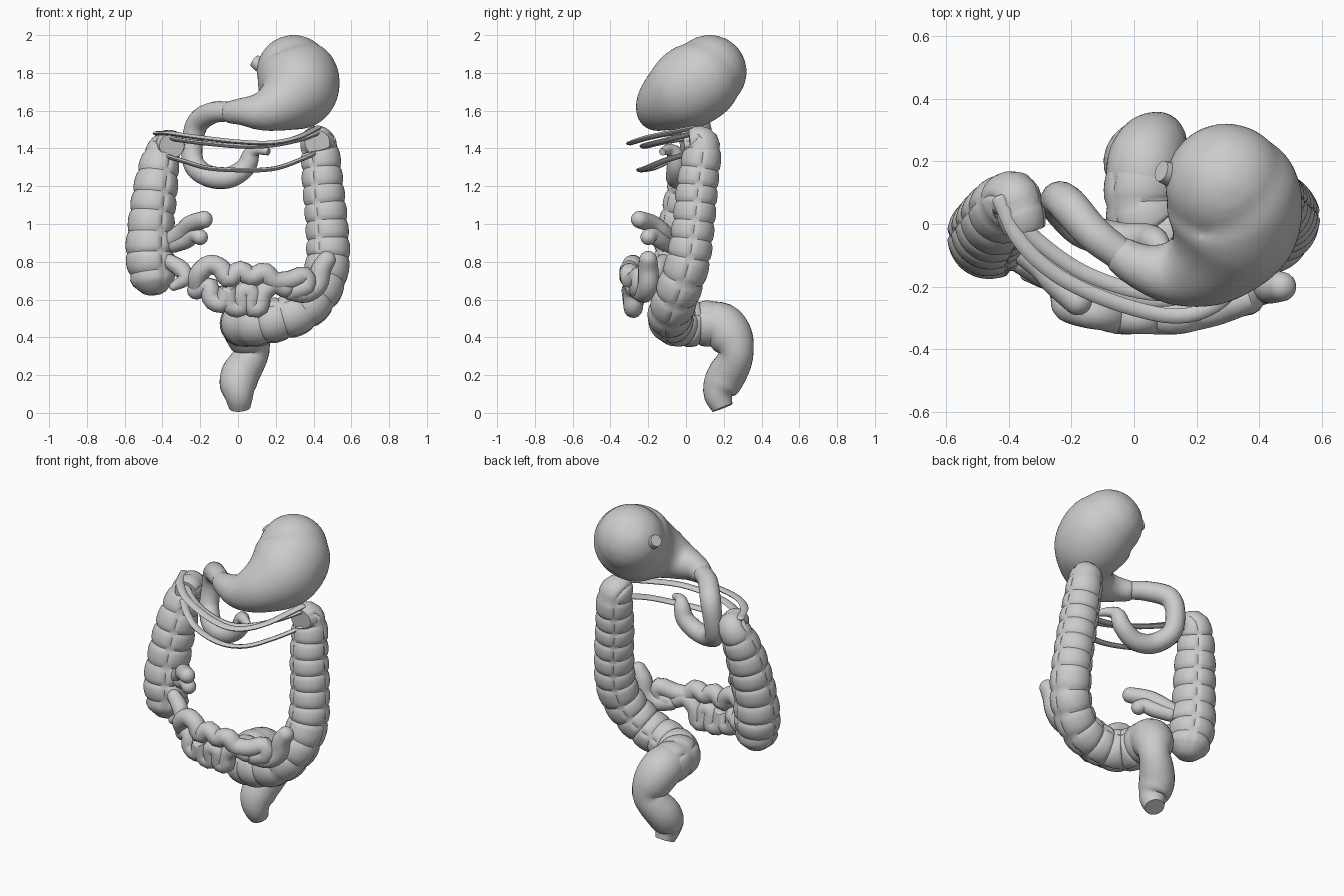
import bpy, bmesh, math
from mathutils import Vector

if "Cube" in bpy.data.objects:
    bpy.data.objects.remove(bpy.data.objects["Cube"], do_unlink=True)

grey = bpy.data.materials.new("plain grey")
grey.use_nodes = True
grey.diffuse_color = (0.6, 0.6, 0.6, 1)
grey.node_tree.nodes["Principled BSDF"].inputs["Base Color"].default_value = (0.6, 0.6, 0.6, 1)


def spline(points, step):
    """Smooth path through (x, y, z, radius) points, evenly resampled."""
    p = [Vector(q) for q in points]
    p = [p[0] * 2 - p[1]] + p + [p[-1] * 2 - p[-2]]
    dense = []
    for a, b, c, d in zip(p, p[1:], p[2:], p[3:]):
        for i in range(30):
            t = i / 30
            dense.append((b * 2 + (c - a) * t + (a * 2 - b * 5 + c * 4 - d) * t * t
                          + (b * 3 - a - c * 3 + d) * t ** 3) / 2)
    dense.append(p[-2])
    out, travelled = [dense[0]], 0
    for a, b in zip(dense, dense[1:]):
        travelled += (b.xyz - a.xyz).length
        if travelled >= step:
            out.append(b)
            travelled = 0
    if travelled > step / 2:
        out.append(dense[-1])
    return out


def tube(name, points, sides=16, step=0.02, round_start=True, round_end=True,
         pitch=0, flat=1.0):
    """Swept tube; pitch adds pouches with three lengthwise bands."""
    path = spline(points, step)
    pos = [q.xyz for q in path]
    n = len(path)
    tangents = [(pos[min(i + 1, n - 1)] - pos[max(i - 1, 0)]).normalized() for i in range(n)]
    rings = [(pos[i], tangents[i], path[i].w, i * step) for i in range(n)]

    # Rounded ends are extra shrinking rings past the path
    def cap(i, sign):
        r = path[i].w
        return [(pos[i] + tangents[i] * sign * r * math.sin(a), tangents[i],
                 r * math.cos(a), i * step + sign * r * math.sin(a))
                for a in (math.pi / 2 * k / 6 for k in range(1, 6))]
    if round_start:
        rings = cap(0, -1)[::-1] + rings
    if round_end:
        rings += cap(n - 1, 1)

    bm = bmesh.new()
    side = rings[0][1].cross(Vector((0, 1, 0)))
    if side.length < 0.1:
        side = rings[0][1].cross(Vector((1, 0, 0)))
    loops = []
    for centre, tan, r, s in rings:
        side = (side - tan * side.dot(tan)).normalized()
        up = tan.cross(side)
        pouch = math.sqrt(abs(math.sin(math.pi * s / pitch))) if pitch else 1
        loop = []
        for k in range(sides):
            a = 2 * math.pi * k / sides
            rr = r
            if pitch:
                band = k % (sides // 3) == 0
                rr *= 0.93 if band else 0.91 + 0.1 * pouch
            loop.append(bm.verts.new(centre + side * rr * math.cos(a) + up * rr * flat * math.sin(a)))
        loops.append(loop)
    for a, b in zip(loops, loops[1:]):
        for k in range(sides):
            j = (k + 1) % sides
            bm.faces.new((a[k], a[j], b[j], b[k]))
    bm.faces.new(loops[0][::-1])
    bm.faces.new(loops[-1])
    bmesh.ops.recalc_face_normals(bm, faces=bm.faces)
    mesh = bpy.data.meshes.new(name)
    bm.to_mesh(mesh)
    bm.free()
    mesh.materials.append(grey)
    obj = bpy.data.objects.new(name, mesh)
    bpy.context.collection.objects.link(obj)
    bpy.ops.object.select_all(action="DESELECT")
    obj.select_set(True)
    bpy.context.view_layer.objects.active = obj
    bpy.ops.object.shade_smooth_by_angle(angle=math.radians(40))
    return obj


# Stomach, its overlapping folds melted into one smooth skin
stomach = tube("stomach", [(.295, .125, 1.805, .198), (.32, .08, 1.765, .218), (.305, -.02, 1.70, .212),
                           (.235, -.115, 1.64, .157), (.13, -.155, 1.597, .108),
                           (.02, -.135, 1.595, .075), (-.07, -.08, 1.59, .058)],
               sides=32, round_end=False)
remesh = stomach.modifiers.new("fuse", "REMESH")
remesh.mode = "VOXEL"
remesh.voxel_size = .016
remesh.use_smooth_shade = True
soften = stomach.modifiers.new("soften", "SMOOTH")
soften.iterations = 12

# Stub of the gullet
tube("gullet_stub", [(.22, .11, 1.77, .07), (.15, .145, 1.82, .046), (.085, .17, 1.865, .034)],
     round_end=False)

# Duodenum loop
tube("duodenum", [(-.04, -.1, 1.595, .052), (-.13, -.03, 1.59, .057), (-.21, .06, 1.54, .06),
                  (-.24, .08, 1.44, .056), (-.235, .05, 1.32, .057), (-.16, -.02, 1.255, .058),
                  (-.05, -.05, 1.245, .056), (.04, -.05, 1.3, .052), (.07, -.06, 1.37, .045),
                  (.1, -.09, 1.395, .03), (.17, -.13, 1.38, .018)], round_end=False)

# Large bowel on both sides
tube("ascending_colon", [(-.455, -.05, .745, .125), (-.465, -.04, .84, .132), (-.46, -.02, 1, .124),
                         (-.435, .02, 1.2, .117), (-.41, .06, 1.34, .102), (-.38, .08, 1.41, .085),
                         (-.36, .03, 1.42, .078), (-.35, -.02, 1.415, .068)],
     sides=48, step=.0125, round_end=False, pitch=.0875)
tube("descending_colon", [(.42, .02, 1.43, .072), (.42, .07, 1.43, .092), (.435, .085, 1.38, .102),
                          (.45, .06, 1.2, .11), (.47, .04, 1, .113), (.475, .01, .8, .117),
                          (.43, -.04, .65, .119), (.33, -.08, .54, .118), (.19, -.08, .49, .118),
                          (.07, -.03, .47, .122), (.025, .06, .475, .122), (.03, .15, .47, .12)],
     sides=48, step=.0125, round_start=False, pitch=.0875)
tube("rectum", [(.03, .1, .475, .114), (.035, .19, .46, .122), (.06, .245, .39, .114),
                (.075, .268, .32, .09), (.045, .25, .26, .096), (.01, .215, .2, .102),
                (0, .185, .14, .096), (.005, .172, .09, .077), (.01, .195, .022, .055)],
     sides=24, round_end=False)

# Flat lengthwise ribbons left where the transverse bowel is cut away
ribbons = {
    "upper_ribbon": [(-.43, .08, 1.48), (-.36, -.06, 1.48), (-.22, -.18, 1.46), (0, -.27, 1.435),
                     (.18, -.29, 1.43), (.32, -.2, 1.46), (.42, .04, 1.51)],
    "middle_ribbon": [(-.38, .04, 1.46), (-.31, -.05, 1.445), (-.15, -.16, 1.425), (.05, -.22, 1.41),
                      (.2, -.2, 1.42), (.34, -.08, 1.45), (.42, .04, 1.48)],
    "lower_ribbon": [(-.38, .0, 1.36), (-.28, -.1, 1.33), (-.15, -.18, 1.295), (.05, -.24, 1.285),
                     (.2, -.21, 1.295), (.33, -.1, 1.34), (.42, .04, 1.38)],
}
for name, pts in ribbons.items():
    tube(name, [(*q, .012) for q in pts], sides=8, step=.03, flat=2)

# Coiled small bowel
tube("small_bowel_upper", [(*q, .052) for q in (
    (-.21, -.22, .66), (-.21, -.26, .73), (-.15, -.28, .785), (-.09, -.29, .765), (-.05, -.3, .71),
    (.01, -.3, .755), (.07, -.3, .72), (.14, -.3, .745), (.19, -.29, .7), (.27, -.27, .7),
    (.35, -.24, .725), (.36, -.24, .67), (.3, -.25, .65))])
tube("small_bowel_lower", [(*q, .05) for q in (
    (-.22, -.22, .65), (-.15, -.26, .67), (-.14, -.27, .6), (-.08, -.28, .58), (-.05, -.29, .66),
    (-.04, -.28, .57), (.02, -.28, .56), (.02, -.29, .64), (.07, -.29, .64), (.07, -.28, .56),
    (.115, -.28, .56), (.13, -.28, .63), (.19, -.28, .68), (.25, -.27, .66))])
tube("small_bowel_left_end", [(.28, -.25, .64, .046), (.36, -.22, .635, .052), (.42, -.2, .68, .055),
                              (.44, -.2, .76, .054), (.47, -.2, .81, .048)])
tube("appendix", [(-.36, -.12, .8, .04), (-.3, -.15, .76, .046), (-.28, -.17, .71, .04),
                  (-.34, -.16, .67, .024)])

# Forked ileum branch beside the ascending bowel
tube("ileum_branch", [(-.36, -.08, .91, .045), (-.29, -.13, .96, .05), (-.25, -.18, 1.0, .048),
                      (-.175, -.25, 1.025, .046)])
tube("ileum_fork", [(-.34, -.09, .89, .042), (-.27, -.14, .915, .044), (-.23, -.18, .945, .042),
                    (-.2, -.2, .93, .042)])
